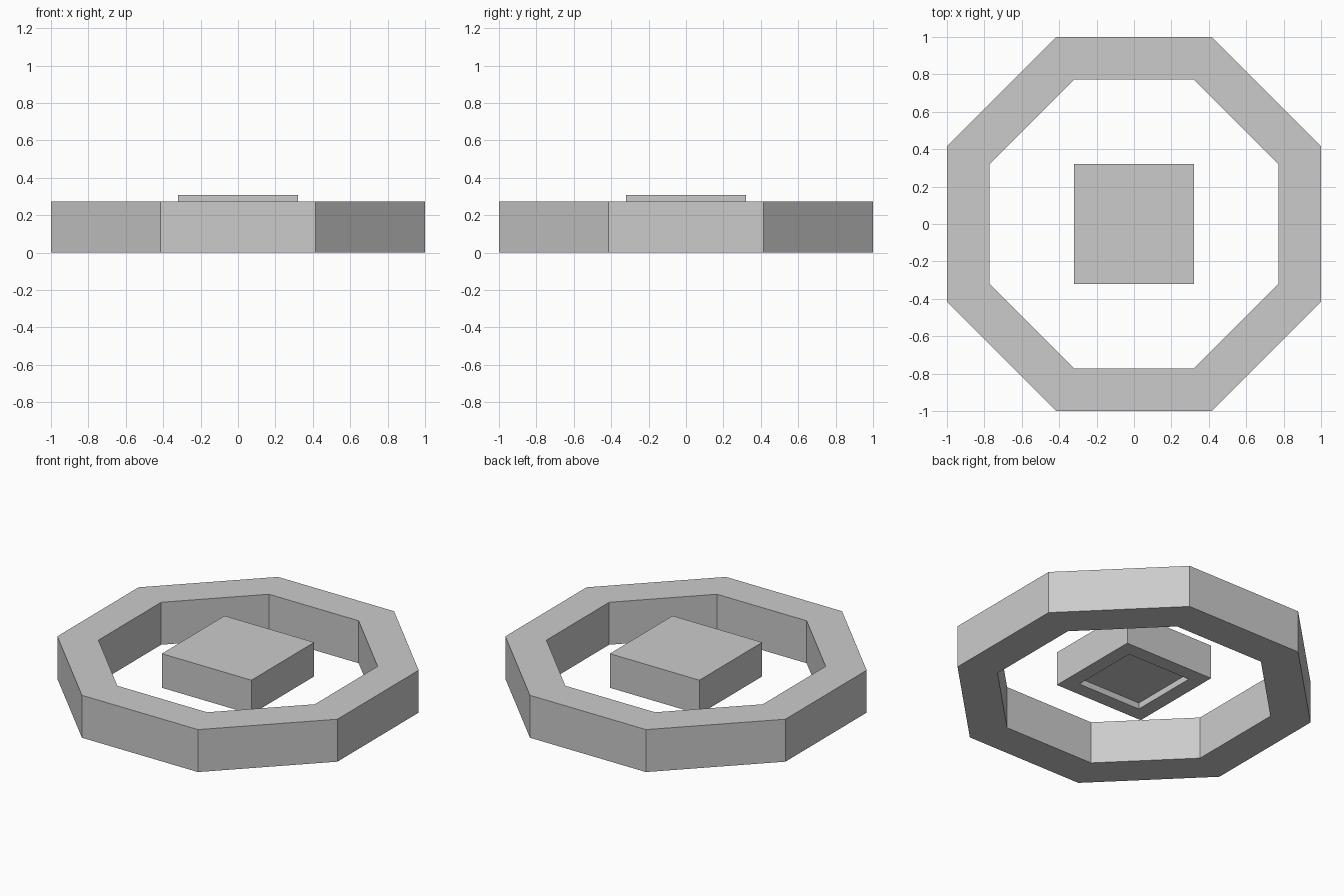
import bpy, bmesh, math

if "Cube" in bpy.data.objects:
    bpy.data.objects.remove(bpy.data.objects["Cube"])


def polygon(bm, sides, apothem, z):
    """Ring of vertices for a regular polygon with flat sides facing the axes."""
    r = apothem / math.cos(math.pi / sides)
    return [bm.verts.new((r * math.cos((i + 0.5) * 2 * math.pi / sides),
                          r * math.sin((i + 0.5) * 2 * math.pi / sides), z))
            for i in range(sides)]


def bridge(bm, a, b):
    n = len(a)
    for i in range(n):
        j = (i + 1) % n
        bm.faces.new((a[i], a[j], b[j], b[i]))


def build(name, sides, loops, closed):
    """Join (apothem, z) loops; wrap round if closed, else cap both ends."""
    bm = bmesh.new()
    rings = [polygon(bm, sides, a, z) for a, z in loops]
    for a, b in zip(rings, rings[1:]):
        bridge(bm, a, b)
    if closed:
        bridge(bm, rings[-1], rings[0])
    else:
        bm.faces.new(rings[0])
        bm.faces.new(rings[-1])
    bmesh.ops.recalc_face_normals(bm, faces=bm.faces)
    mesh = bpy.data.meshes.new(name)
    bm.to_mesh(mesh)
    bm.free()
    obj = bpy.data.objects.new(name, mesh)
    bpy.context.collection.objects.link(obj)
    return obj


# Octagonal outer frame
build("octagon_frame", 8,
      [(1.0, 0.0), (1.0, 0.274), (0.773, 0.274), (0.773, 0.0)], True)

# Floating square block with a shallow recess underneath
build("centre_block", 4,
      [(0.32, 0.308), (0.32, 0.088), (0.227, 0.088), (0.227, 0.128)], False)
